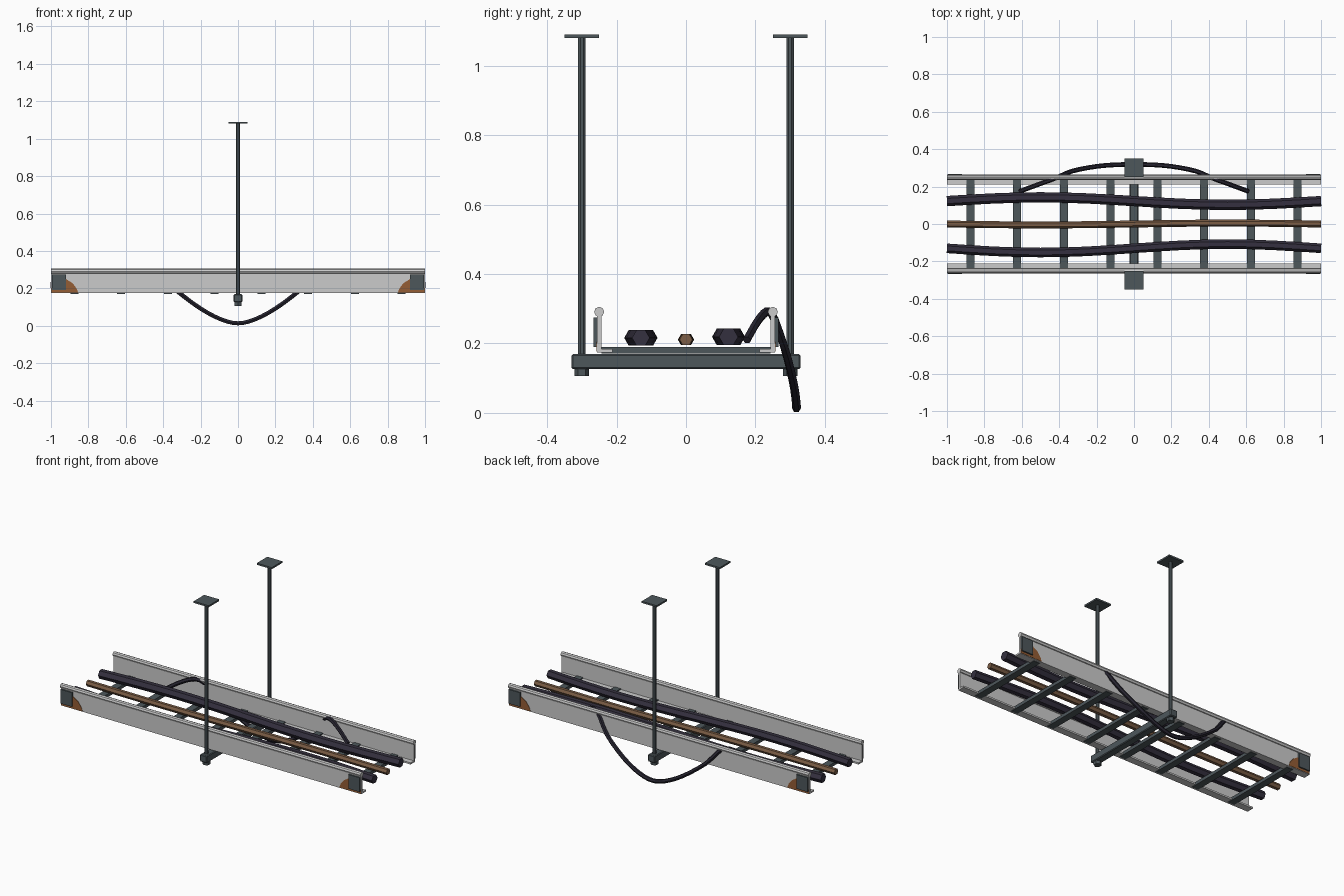
import bpy, bmesh
from math import sin, cos, pi
from mathutils import Vector

if "Cube" in bpy.data.objects:
    bpy.data.objects.remove(bpy.data.objects["Cube"])


def mat(name, r, g, b):
    m = bpy.data.materials.new(name)
    m.diffuse_color = (r, g, b, 1)
    m.use_nodes = True
    m.node_tree.nodes["Principled BSDF"].inputs["Base Color"].default_value = m.diffuse_color
    return m


STEEL = mat("dark_steel", 0.075, 0.095, 0.105)
RUST = mat("rust", 0.30, 0.11, 0.035)
SHEATH = mat("dark_sheath", 0.035, 0.03, 0.05)
COPPER = mat("copper_sheath", 0.20, 0.11, 0.06)
BLACK = mat("loose_sheath", 0.02, 0.018, 0.03)


def finish(name, bm, material=None):
    bmesh.ops.recalc_face_normals(bm, faces=bm.faces[:])
    me = bpy.data.meshes.new(name)
    bm.to_mesh(me)
    bm.free()
    if material:
        me.materials.append(material)
    ob = bpy.data.objects.new(name, me)
    bpy.context.collection.objects.link(ob)
    return ob


def box(name, x, y, z, material=None):
    bm = bmesh.new()
    bmesh.ops.create_cube(bm, size=1)
    for v in bm.verts:
        v.co = Vector([(a + b) / 2 + c * (b - a) for (a, b), c in zip((x, y, z), v.co)])
    return finish(name, bm, material)


def prism(name, pts, offset, material=None):
    # closed outline pushed along an offset vector
    bm = bmesh.new()
    n = len(pts)
    a = [bm.verts.new(p) for p in pts]
    b = [bm.verts.new(Vector(p) + Vector(offset)) for p in pts]
    bm.faces.new(a)
    bm.faces.new(b)
    for i in range(n):
        bm.faces.new((a[i], a[(i + 1) % n], b[(i + 1) % n], b[i]))
    return finish(name, bm, material)


def sweep(name, path, r, sides, material, smooth=False):
    # round tube along a path, with end caps
    bm = bmesh.new()
    path = [Vector(p) for p in path]
    rings = []
    for i, p in enumerate(path):
        t = (path[min(i + 1, len(path) - 1)] - path[max(i - 1, 0)]).normalized()
        side = Vector((0, 0, 1)).cross(t).normalized()
        up = t.cross(side)
        rings.append([bm.verts.new(p + r * (cos(2 * pi * k / sides) * side + sin(2 * pi * k / sides) * up))
                      for k in range(sides)])
    for a, b in zip(rings, rings[1:]):
        for k in range(sides):
            f = bm.faces.new((a[k], a[(k + 1) % sides], b[(k + 1) % sides], b[k]))
            f.smooth = smooth
    bm.faces.new(rings[0])
    bm.faces.new(rings[-1])
    return finish(name, bm, material)


def polygon(x, y, z, r, n, start=0.0):
    return [(x + r * cos(start + 2 * pi * k / n), y + r * sin(start + 2 * pi * k / n), z) for k in range(n)]


for s, label in ((-1, "front"), (1, "back")):
    # side rail: L section with rolled lip
    section = [(0.256, 0.174), (0.256, 0.29), (0.244, 0.29), (0.244, 0.184), (0.212, 0.184), (0.212, 0.174)]
    prism(label + "_rail", [(-1, s * y, z) for y, z in section], (2, 0, 0))
    sweep(label + "_rail_lip", [(-1, s * 0.25, 0.291), (1, s * 0.25, 0.291)], 0.0145, 8, None)

    for e, end in ((-1, "left"), (1, "right")):
        # splice plate and rust patch at each rail end
        box(f"{label}_{end}_splice_plate", sorted((e * 0.995, e * 0.92)),
            sorted((s * 0.25, s * 0.266)), (0.19, 0.275), STEEL)
        patch = [(0.998, 0.177), (0.855, 0.177), (0.863, 0.2), (0.885, 0.228), (0.92, 0.25), (0.96, 0.245), (0.998, 0.2)]
        prism(f"{label}_{end}_rust_patch", [(e * x, s * 0.25, z) for x, z in patch], (0, s * 0.008, 0), RUST)

    # hanger rod, nut and ceiling plate
    y = s * 0.3
    prism(label + "_hanger_rod", polygon(0, y, 0.11, 0.0115, 8, pi / 8), (0, 0, 0.972), STEEL)
    prism(label + "_rod_nut", polygon(0, y, 0.106, 0.021, 6, pi / 2), (0, 0, 0.022), STEEL)
    box(label + "_ceiling_plate", (-0.05, 0.05), (y - 0.05, y + 0.05), (1.08, 1.09), STEEL)

# rungs
for i in range(8):
    x = -0.875 + 0.25 * i
    box(f"rung_{i + 1}", (x - 0.021, x + 0.021), (-0.243, 0.243), (0.171, 0.19), STEEL)

# trapeze crossbar
bar = box("crossbar", (-0.023, 0.023), (-0.33, 0.33), (0.126, 0.169), STEEL)
bevel = bar.modifiers.new("bevel", "BEVEL")
bevel.width = 0.004
bevel.segments = 1


# three gently waving cables lying on the rungs
def wave(y, amp, z):
    xs = [-1 + i / 8 for i in range(17)]
    return [(x, y + amp * sin(pi * x), z) for x in xs]


sweep("front_cable", wave(-0.13, 0.0225, 0.216), 0.0255, 6, SHEATH)
sweep("back_cable", wave(0.1225, -0.02, 0.219), 0.0275, 6, SHEATH)
sweep("middle_cable", wave(0, 0.005, 0.211), 0.0185, 6, COPPER)

# loose cable looping over the back rail
half = [(0.61, 0.175, 0.21), (0.51, 0.212, 0.272), (0.42, 0.245, 0.288), (0.33, 0.283, 0.19),
        (0.2, 0.308, 0.092), (0.09, 0.317, 0.034), (0, 0.318, 0.013)]
ctrl = [Vector((-x, y, z)) for x, y, z in half] + [Vector(p) for p in half[-2::-1]]
path = []
for i in range(len(ctrl) - 1):
    p0, p1, p2, p3 = (ctrl[max(i - 1, 0)], ctrl[i], ctrl[i + 1], ctrl[min(i + 2, len(ctrl) - 1)])
    for t in (0, 1 / 3, 2 / 3):
        path.append(0.5 * (2 * p1 + (p2 - p0) * t + (2 * p0 - 5 * p1 + 4 * p2 - p3) * t * t
                           + (3 * p1 - p0 - 3 * p2 + p3) * t ** 3))
path.append(ctrl[-1])
sweep("hanging_cable", path, 0.0125, 6, BLACK)
